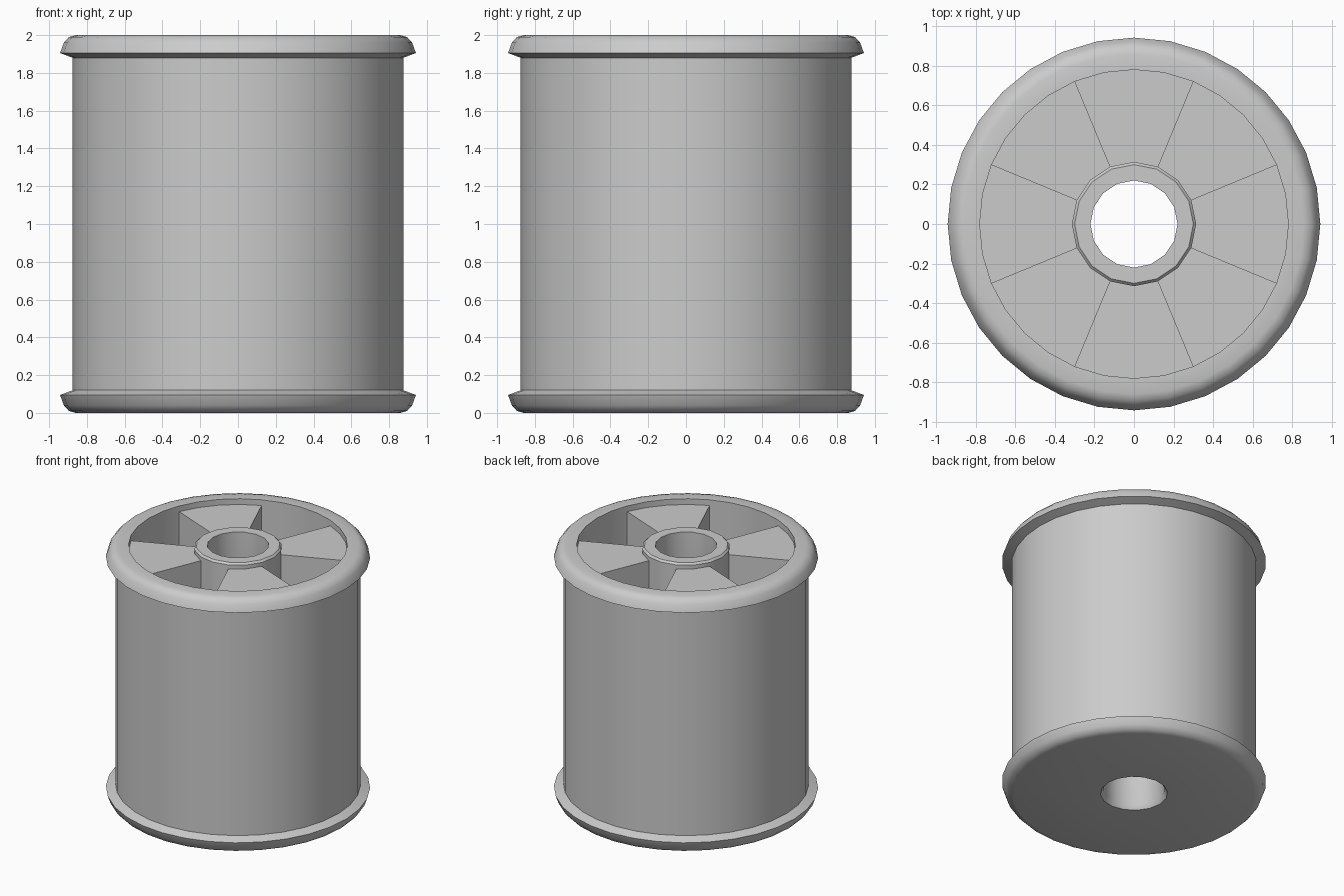
import bpy, bmesh, math

if "Cube" in bpy.data.objects:
    bpy.data.objects.remove(bpy.data.objects["Cube"])

SIDES = 32

# closed profile (radius, height, low_poly): low_poly rings are drawn as 16-gons
flange = [(0.86, 0.0), (0.895, 0.01), (0.922, 0.04), (0.942, 0.095), (0.875, 0.12)]
profile = [(0.24, 0.0, True)]
profile += [(r, z, False) for r, z in flange]
profile += [(r, 2 - z, False) for r, z in reversed(flange)]
profile += [(0.78, 2.0, False), (0.78, 1.955, False)]        # rim and recess wall
floor_index = len(profile) - 1
profile += [(0.314, 1.955, True), (0.314, 1.985, True), (0.30, 2.0, True),
            (0.22, 2.0, True), (0.22, 0.03, True)]           # hub and bore

bm = bmesh.new()
rings = []
for r, z, low in profile:
    ring = []
    for k in range(SIDES):
        a = 2 * math.pi * k / SIDES
        rr = r * math.cos(math.pi / 16) if low and k % 2 else r
        ring.append(bm.verts.new((rr * math.cos(a), rr * math.sin(a), z)))
    rings.append(ring)

# lathe skin; remember the recess floor faces lying over the four pockets
pockets = []
for i, a in enumerate(rings):
    b = rings[(i + 1) % len(rings)]
    for k in range(SIDES):
        n = (k + 1) % SIDES
        f = bm.faces.new((a[k], a[n], b[n], b[k]))
        if i == floor_index and (k + 2) % 8 < 4:
            pockets.append(f)

# sink the pockets between the four diagonal spokes
res = bmesh.ops.extrude_face_region(bm, geom=pockets)["geom"]
for v in res:
    if isinstance(v, bmesh.types.BMVert):
        v.co.z = 0.12
new = {f for f in res if isinstance(f, bmesh.types.BMFace)}
old = [f for f in pockets if f.is_valid and f not in new]
if old:
    bmesh.ops.delete(bm, geom=old, context='FACES_ONLY')
bmesh.ops.recalc_face_normals(bm, faces=bm.faces)

mesh = bpy.data.meshes.new("spool")
bm.to_mesh(mesh)
bm.free()
spool = bpy.data.objects.new("spool", mesh)
bpy.context.collection.objects.link(spool)

grey = bpy.data.materials.new("light_grey")
grey.diffuse_color = (0.6, 0.6, 0.6, 1)
grey.use_nodes = True
grey.node_tree.nodes["Principled BSDF"].inputs["Base Color"].default_value = grey.diffuse_color
mesh.materials.append(grey)

bpy.context.view_layer.objects.active = spool
spool.select_set(True)
bpy.ops.object.shade_smooth_by_angle(angle=math.radians(35))
